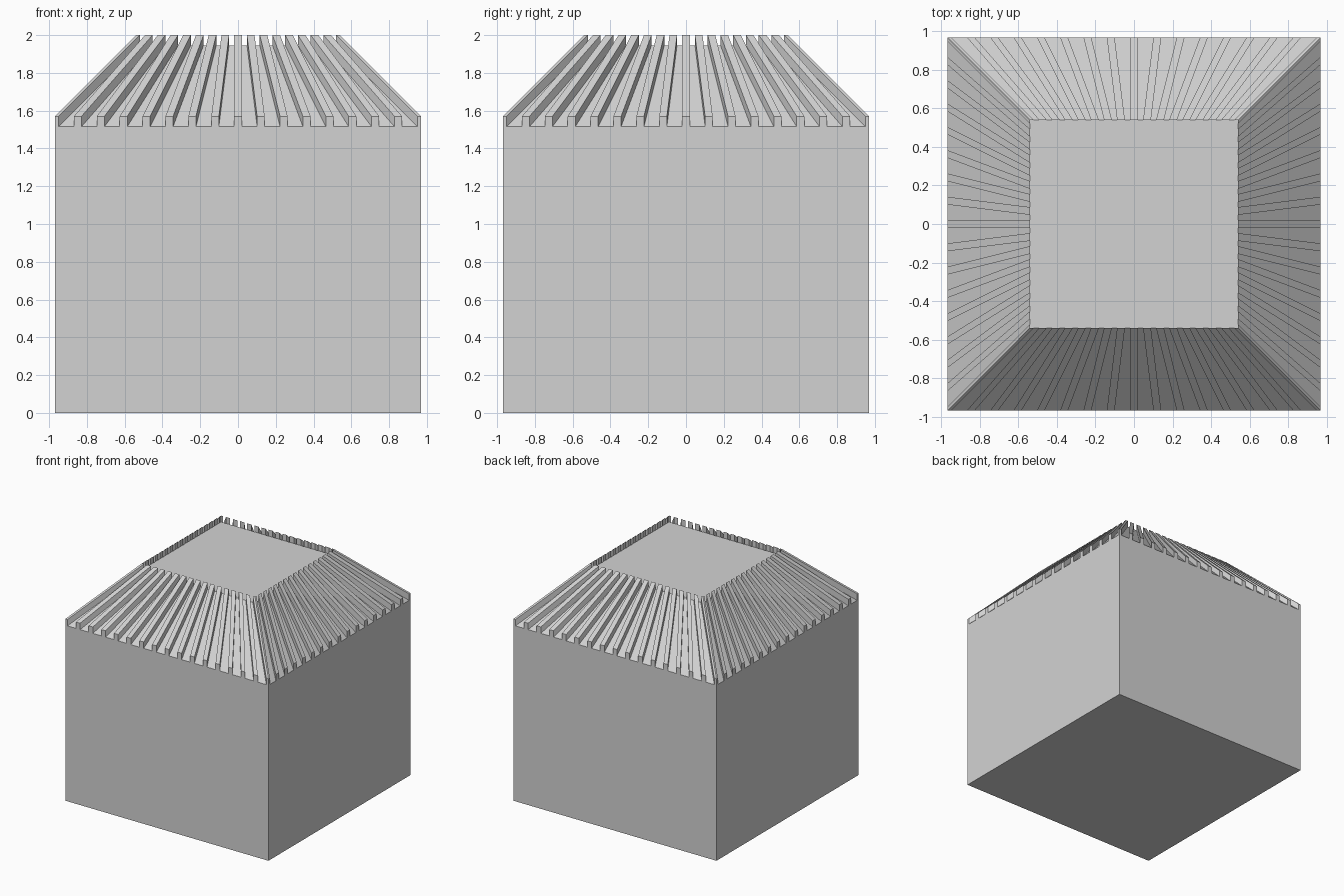
import bpy, bmesh, math
from mathutils import Matrix

if "Cube" in bpy.data.objects:
    bpy.data.objects.remove(bpy.data.objects["Cube"])

R0, R1 = 0.97, 0.54            # half widths at eave and at top opening
Z0, Z1, H = 1.515, 1.945, 0.055  # eave height, flat top height, rib height
N, W = 8, 0.02                 # ribs each side of centre, half rib width

grey = bpy.data.materials.new("light grey")
grey.diffuse_color = (0.65, 0.65, 0.65, 1)
grey.use_nodes = True
grey.node_tree.nodes["Principled BSDF"].inputs["Base Color"].default_value = grey.diffuse_color


def finish(bm, name):
    me = bpy.data.meshes.new(name)
    bm.to_mesh(me)
    bm.free()
    me.materials.append(grey)
    ob = bpy.data.objects.new(name, me)
    bpy.context.collection.objects.link(ob)
    return ob


# body: square block with a sloped, flat-topped roof
bm = bmesh.new()
rings = []
for r, z in ((R0, 0), (R0, Z0), (R1, Z1)):
    rings.append([bm.verts.new((x * r, y * r, z))
                  for x, y in ((-1, -1), (1, -1), (1, 1), (-1, 1))])
bm.faces.new(rings[0][::-1])
bm.faces.new(rings[-1])
for a, b in zip(rings, rings[1:]):
    for i in range(4):
        j = (i + 1) % 4
        bm.faces.new((a[i], a[j], b[j], b[i]))
finish(bm, "body")

# ribs fanning up each slope, mitred together at the corners
for side, name in enumerate(("front", "right", "back", "left")):
    bm = bmesh.new()
    for i in range(-N, N + 1):
        def section(r, z):
            c = r * i / N
            xs = [max(-r, min(r, c + s * W)) for s in (-1, 1)]
            return [bm.verts.new((x, -r, z + h))
                    for x, h in ((xs[0], 0), (xs[1], 0), (xs[1], H), (xs[0], H))]
        a, b = section(R0, Z0), section(R1, Z1)
        bm.faces.new(a)                              # eave end
        bm.faces.new(b[::-1])                        # inner end
        bm.faces.new((a[3], a[2], b[2], b[3]))       # sloping top
        if i < N:
            bm.faces.new((a[2], a[1], b[1], b[2]))   # right flank
        if i > -N:
            bm.faces.new((a[0], a[3], b[3], b[0]))   # left flank
    bm.transform(Matrix.Rotation(side * math.pi / 2, 4, 'Z'))
    finish(bm, name + "_roof_ribs")
